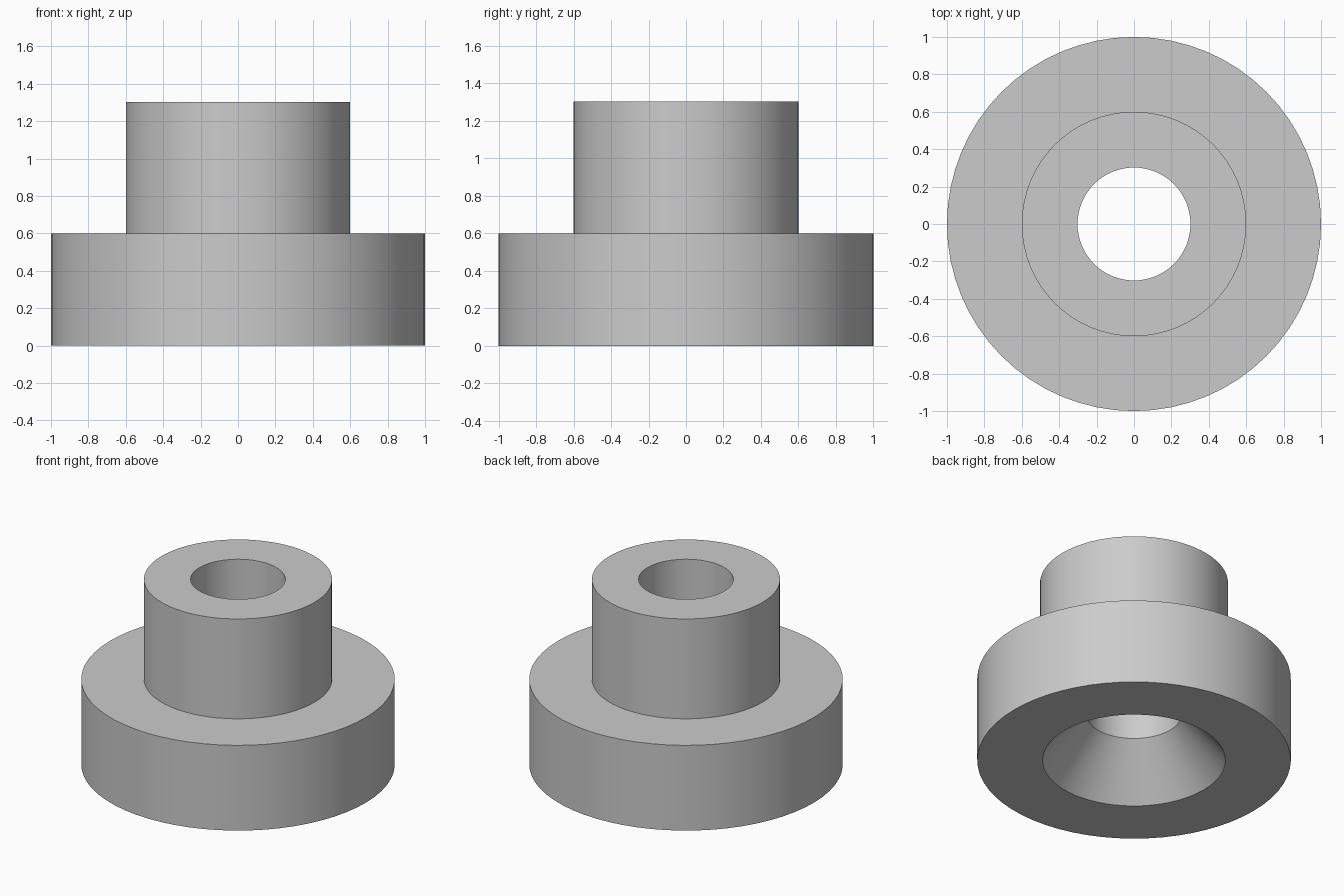
import bpy
import bmesh
import math

cube = bpy.data.objects.get("Cube")
if cube:
    bpy.data.objects.remove(cube, do_unlink=True)

SEGMENTS = 64

# Plain grey material
grey = bpy.data.materials.new("grey")
grey.use_nodes = True
colour = (0.6, 0.6, 0.6, 1)
grey.diffuse_color = colour
grey.node_tree.nodes["Principled BSDF"].inputs["Base Color"].default_value = colour

# Closed cross-section (radius, height): flange, hub, bore, countersink
profile = [(0.583, 0), (1, 0), (1, 0.6), (0.6, 0.6),
           (0.6, 1.303), (0.302, 1.303), (0.302, 0.335)]

# Revolve the cross-section into a flanged bushing
bm = bmesh.new()
rings = []
for radius, height in profile:
    ring = []
    for i in range(SEGMENTS):
        a = math.tau * i / SEGMENTS
        ring.append(bm.verts.new((radius * math.cos(a), radius * math.sin(a), height)))
    rings.append(ring)
for lower, upper in zip(rings, rings[1:] + rings[:1]):
    for i in range(SEGMENTS):
        j = (i + 1) % SEGMENTS
        bm.faces.new((lower[i], lower[j], upper[j], upper[i]))
bmesh.ops.recalc_face_normals(bm, faces=bm.faces)

mesh = bpy.data.meshes.new("flanged_bushing")
bm.to_mesh(mesh)
bm.free()
mesh.materials.append(grey)
bushing = bpy.data.objects.new("flanged_bushing", mesh)
bpy.context.collection.objects.link(bushing)

# Smooth round walls with crisp rims
bpy.ops.object.select_all(action="DESELECT")
bushing.select_set(True)
bpy.context.view_layer.objects.active = bushing
bpy.ops.object.shade_smooth_by_angle(angle=math.radians(30))
